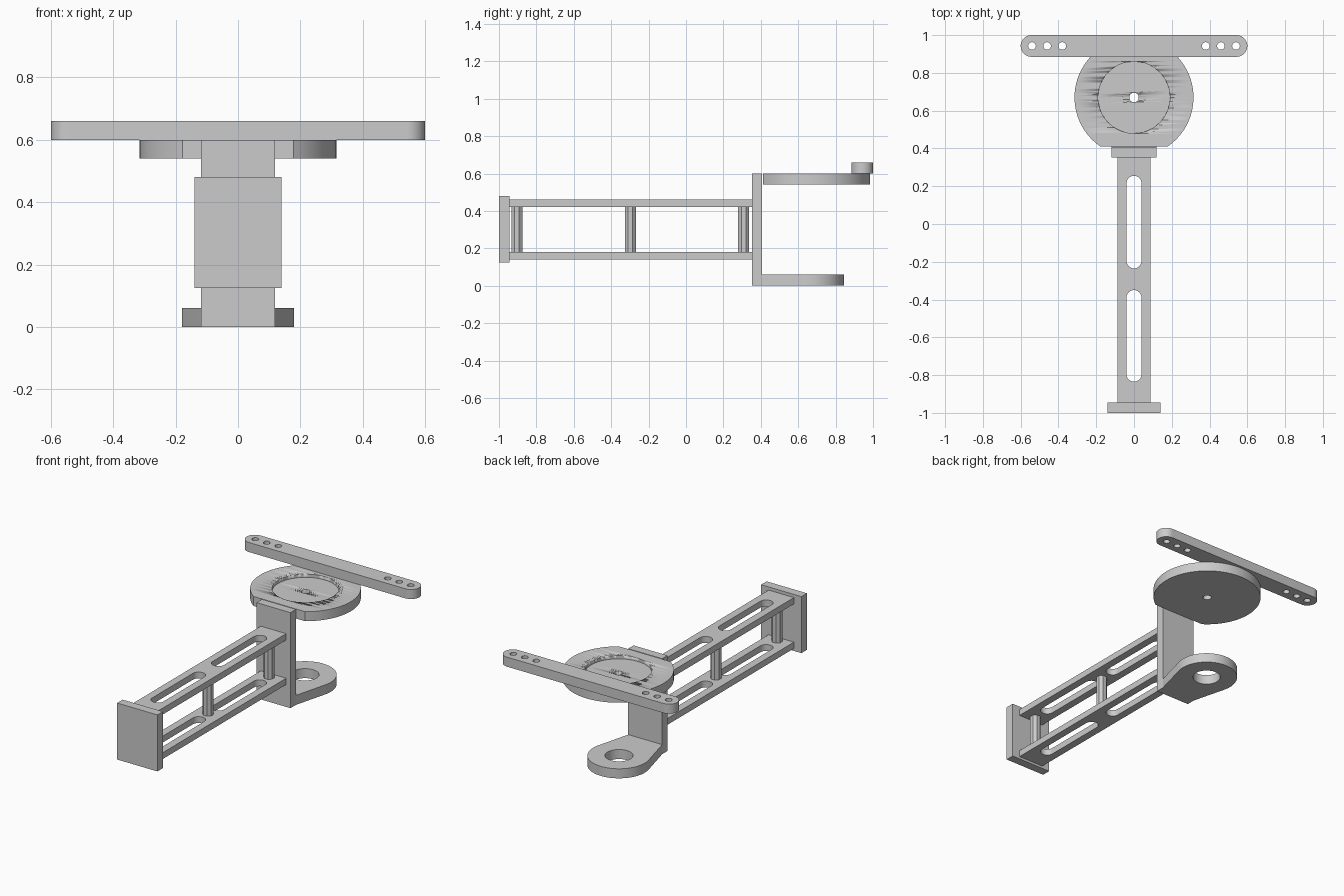
import bpy
from math import cos, sin, pi, radians

cube = bpy.data.objects.get("Cube")
if cube:
    bpy.data.objects.remove(cube, do_unlink=True)

# Single grey material
grey = bpy.data.materials.new("plain_grey")
grey.use_nodes = True
colour = (0.6, 0.6, 0.6, 1)
grey.diffuse_color = colour
grey.node_tree.nodes["Principled BSDF"].inputs["Base Color"].default_value = colour


def arc(x, y, r, start, end, steps=32):
    """Points along an arc, angles in degrees."""
    angles = [radians(start + (end - start) * i / steps) for i in range(steps + 1)]
    return [(x + r * cos(a), y + r * sin(a)) for a in angles]


def circle(x, y, r, steps=64):
    return arc(x, y, r, 0, 360, steps)[:-1]


def slot(y0, y1, r):
    """Round-ended outline running along y."""
    return arc(0, y1 - r, r, 0, 180) + arc(0, y0 + r, r, 180, 360)


def rect(x, y0, y1):
    return [(-x, y0), (x, y0), (x, y1), (-x, y1)]


def plate(name, z0, z1, outline, holes=()):
    """Extrude an outline with holes between two heights."""
    curve = bpy.data.curves.new(name, "CURVE")
    curve.dimensions = "2D"
    curve.fill_mode = "BOTH"
    curve.extrude = (z1 - z0) / 2
    for loop in [outline, *holes]:
        spline = curve.splines.new("POLY")
        spline.points.add(len(loop) - 1)
        for point, (x, y) in zip(spline.points, loop):
            point.co = (x, y, 0, 1)
        spline.use_cyclic_u = True
    curve.materials.append(grey)
    obj = bpy.data.objects.new(name, curve)
    bpy.context.collection.objects.link(obj)
    obj.location.z = (z0 + z1) / 2
    bpy.ops.object.select_all(action="DESELECT")
    obj.select_set(True)
    bpy.context.view_layer.objects.active = obj
    bpy.ops.object.convert(target="MESH")
    obj = bpy.context.object
    obj.name = name
    bpy.ops.object.mode_set(mode="EDIT")
    bpy.ops.mesh.select_all(action="SELECT")
    bpy.ops.mesh.remove_doubles(threshold=0.0001)
    bpy.ops.mesh.normals_make_consistent(inside=False)
    bpy.ops.object.mode_set(mode="OBJECT")
    bpy.ops.object.shade_smooth_by_angle(angle=radians(30))
    return obj


# Front end plate and upright bracket
plate("front_end_plate", 0.125, 0.48, rect(0.14, -1, -0.945))
plate("upright_bracket", 0, 0.6, rect(0.118, 0.352, 0.405))

# Slotted arms
slots = [slot(-0.835, -0.35, 0.04), slot(-0.235, 0.255, 0.04)]
for name, z in (("lower_arm", 0.14), ("upper_arm", 0.42)):
    plate(name, z, z + 0.04, rect(0.088, -0.945, 0.352), slots)

# Octagonal spacer posts between the arms
for i, y in enumerate((-0.904, -0.297, 0.308)):
    post = [(0.032 * cos(a), y + 0.032 * sin(a))
            for a in (pi / 8 + k * pi / 4 for k in range(8))]
    plate(f"spacer_post_{i + 1}", 0.18, 0.42, post)

# Bottom lug, tapering into its round end
plate("bottom_lug", 0, 0.06,
      [(-0.118, 0.405), (0.118, 0.405)] + arc(0, 0.665, 0.18, -14, 194, 48),
      [circle(0, 0.665, 0.08)])

# Top disc with a flat front edge, a centre hole and a shallow recess
disc = plate("top_disc", 0.54, 0.6, arc(0, 0.67, 0.315, -55.5, 235.5, 96),
             [circle(0, 0.67, 0.025, 32)])
cutter = plate("recess_cutter", 0.58, 0.65, circle(0, 0.67, 0.19))
cutter.hide_render = True
recess = disc.modifiers.new("recess", "BOOLEAN")
recess.operation = "DIFFERENCE"
recess.solver = "EXACT"
recess.object = cutter
bpy.context.view_layer.objects.active = disc
bpy.ops.object.modifier_apply(modifier=recess.name)
bpy.data.objects.remove(cutter, do_unlink=True)

# Cross bar with three holes at each end
bar_y, bar_r = 0.9425, 0.0575
bar_end = 0.6 - bar_r
plate("cross_bar", 0.6, 0.66,
      arc(bar_end, bar_y, bar_r, -90, 90) + arc(-bar_end, bar_y, bar_r, 90, 270),
      [circle(side * x, bar_y, 0.02, 32) for side in (-1, 1) for x in (0.38, 0.46, 0.54)])
